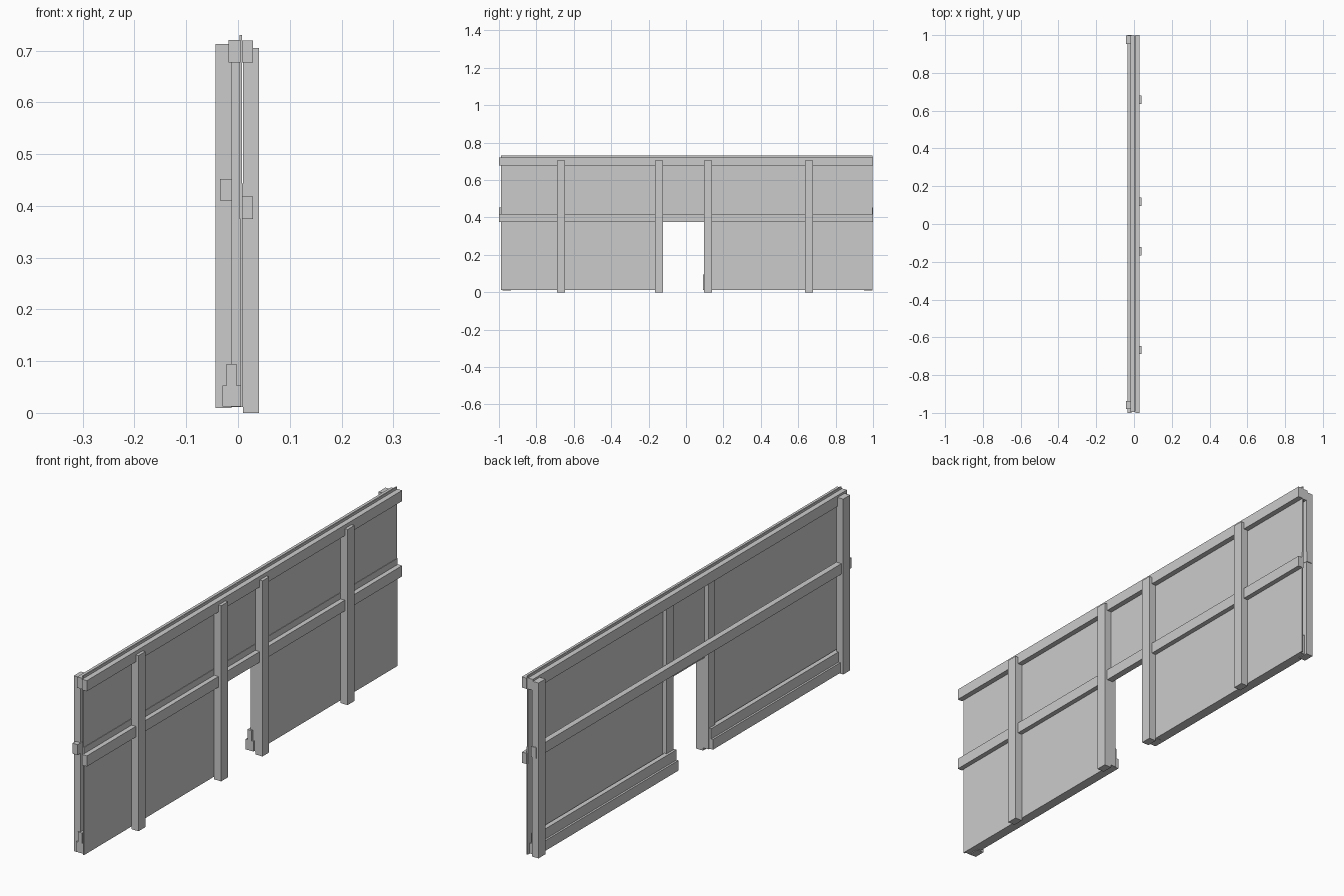
import bpy

if "Cube" in bpy.data.objects:
    bpy.data.objects.remove(bpy.data.objects["Cube"])


def box(name, x, y, z):
    """Axis-aligned timber given by its (min, max) range on each axis."""
    bpy.ops.mesh.primitive_cube_add(size=1)
    ob = bpy.context.object
    ob.name = name
    ob.location = [(a + b) / 2 for a, b in (x, y, z)]
    ob.scale = [b - a for a, b in (x, y, z)]
    bpy.ops.object.transform_apply(location=True, rotation=False, scale=True)
    return ob


# Upper wall sheet, running over the doorway
box("upper_panel", (0.003, 0.008), (-0.99, 0.998), (0.375, 0.73))

# Lower wall: sheet and lintel strip form an arch-shaped panel around the doorway
box("lower_panel_lintel", (0.005, 0.010), (-0.99, 0.998), (0.375, 0.443))
for side, y in (("near", (-0.99, -0.123)), ("far", (0.098, 0.998))):
    box("lower_panel_" + side, (0.005, 0.010), y, (0.011, 0.375))

# Outer rails
box("outer_top_rail", (0.008, 0.029), (-1, 1), (0.677, 0.720))
box("outer_mid_rail", (0.008, 0.029), (-1, 1), (0.375, 0.418))

# Outer upright battens
for i, y in enumerate((-0.668, -0.144, 0.118, 0.658)):
    box(f"outer_batten_{i + 1}", (0.010, 0.041), (y - 0.0215, y + 0.0215), (0, 0.705))

# Inner rails
box("inner_top_rail", (-0.018, 0.005), (-0.995, 0.997), (0.677, 0.721))
box("inner_mid_rail", (-0.035, -0.012), (-1, 1), (0.410, 0.452))

# Inner end posts
for side, y in (("near", (-0.98, -0.936)), ("far", (0.953, 0.997))):
    box("inner_end_post_" + side, (-0.043, -0.013), y, (0.009, 0.713))

# Inner door posts
for side, y in (("near", (-0.166, -0.123)), ("far", (0.098, 0.141))):
    box("inner_door_post_" + side, (-0.013, 0.005), y, (0.011, 0.69))

# Two-step skirting boards along the floor
for side, y in (("near", (-0.985, -0.128)), ("far", (0.091, 0.985))):
    box("skirting_lower_" + side, (-0.030, 0.005), y, (0.012, 0.053))
    box("skirting_upper_" + side, (-0.022, -0.003), y, (0.053, 0.094))
